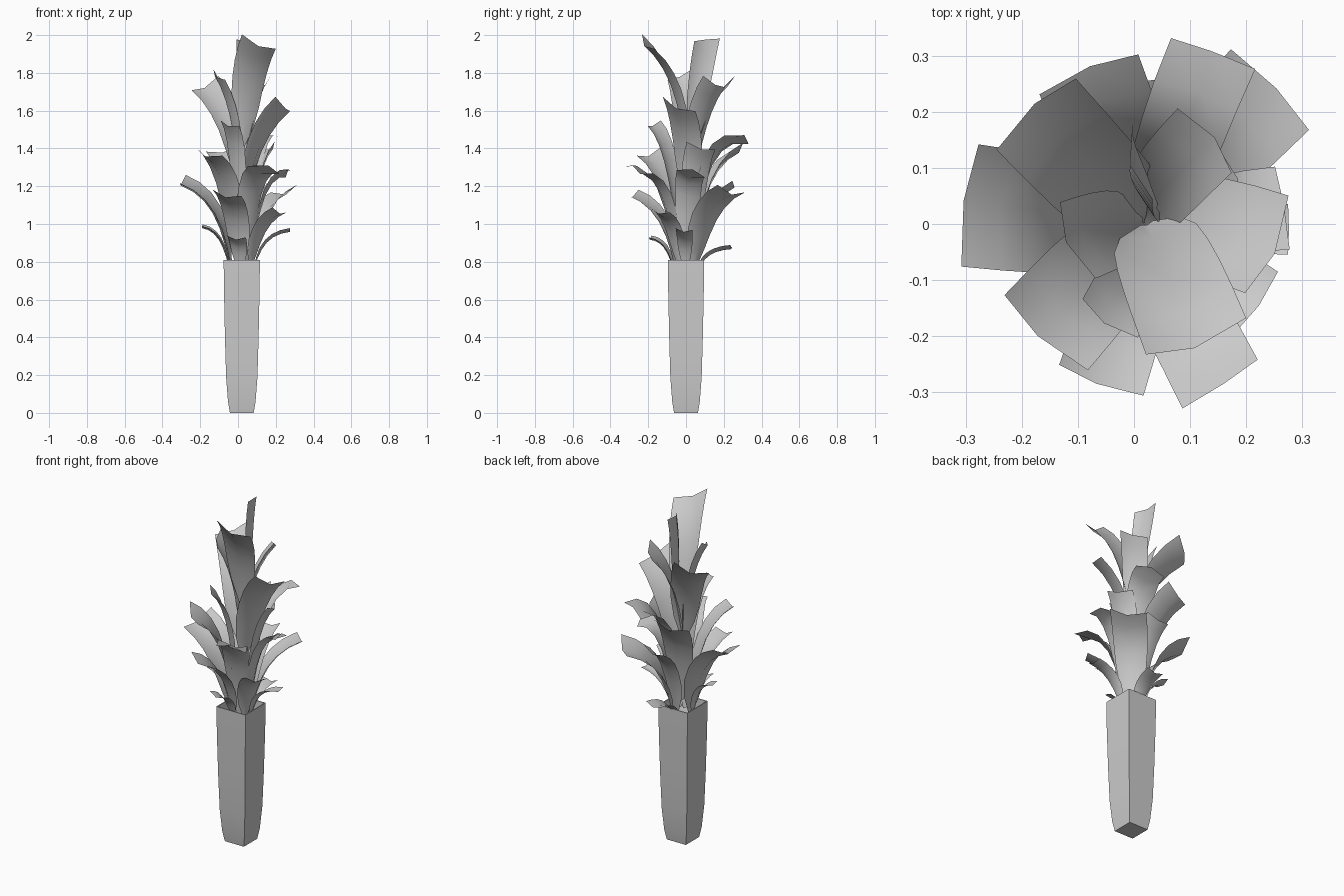
import bpy, bmesh, math
from mathutils import Vector

if "Cube" in bpy.data.objects:
    bpy.data.objects.remove(bpy.data.objects["Cube"])

CX = 0.02  # axis of pot and plant


def make_object(name, bm, angle):
    me = bpy.data.meshes.new(name)
    bm.to_mesh(me)
    bm.free()
    ob = bpy.data.objects.new(name, me)
    bpy.context.collection.objects.link(ob)
    bpy.ops.object.select_all(action='DESELECT')
    ob.select_set(True)
    bpy.context.view_layer.objects.active = ob
    bpy.ops.object.shade_smooth_by_angle(angle=math.radians(angle))
    return ob


def square_loft(name, profile):
    """Closed square tube through (half width, height) pairs."""
    bm = bmesh.new()
    rings = [[bm.verts.new((CX + sx * h, sy * h, z))
              for sx, sy in ((-1, -1), (1, -1), (1, 1), (-1, 1))]
             for h, z in profile]
    for a, b in zip(rings, rings[1:]):
        for i in range(4):
            j = (i + 1) % 4
            bm.faces.new((a[i], a[j], b[j], b[i]))
    bm.faces.new(rings[0][::-1])
    bm.faces.new(rings[-1])
    return make_object(name, bm, 40)


# tapered square planter with thin rim and sunken soil
square_loft("planter", [(0.063, 0), (0.073, 0.06), (0.083, 0.19), (0.089, 0.4),
                        (0.094, 0.64), (0.096, 0.81), (0.091, 0.81), (0.089, 0.74)])


def leaf(name, x, y, z, width, az, tilt, root, lift, length=0.55):
    """Cupped strip that rises beside the axis and bends outward to a broad tip."""
    a = math.radians(az)
    out = Vector((math.cos(a), math.sin(a), 0))
    flat = Vector((-out.y, out.x, 0))
    side = (flat - Vector((0, 0, tilt))) * (width / 2)
    tip = Vector((x, y, z))
    z0 = max(0.76, z - length)
    drift = flat * (tip - Vector((CX, 0, 0))).dot(flat)
    p0 = Vector((CX, 0, z0)) + out * root + drift * 0.2
    p1 = Vector((CX, 0, z0 + (z - z0) * lift)) + out * (root + 0.025) + drift * 0.7
    bm = bmesh.new()
    rows = []
    spread = (0.12, 0.6, 0.82, 0.9, 0.95, 0.98, 1.0)
    for i, w in enumerate(spread):
        t = i / (len(spread) - 1)
        c = p0 * (1 - t) ** 2 + p1 * 2 * t * (1 - t) + tip * t * t
        along = ((p1 - p0) * (1 - t) + (tip - p1) * t).normalized()
        cup = side.cross(along).normalized() * (0.13 * width * w)
        if along.cross(side).dot(out) > 0:
            cup = -cup
        rows.append([bm.verts.new(c + side * w * s + (cup if s == 0 else -cup * 0.3))
                     for s in (-1, 0, 1)])
    for r, q in zip(rows, rows[1:]):
        for k in (0, 1):
            bm.faces.new((r[k], r[k + 1], q[k + 1], q[k]))
    make_object(name, bm, 60)


# tier: tip tilt, root radius, bend height; leaves: tip x, y, z, width, azimuth
tiers = {
    "top_leaf": (0.4, 0.0, 0.72,
                 [(0.11, -0.205, 1.96, 0.19, -70), (-0.175, 0.20, 1.74, 0.19, 132),
                  (-0.105, -0.03, 1.79, 0.15, 205), (0.13, 0.15, 1.75, 0.15, 40),
                  (0.24, -0.04, 1.63, 0.19, -24)]),
    "upright_leaf": (0.1, -0.03, 0.7, [(0.01, 0.11, 1.975, 0.14, 195)]),
    "middle_leaf": (0.25, 0.04, 0.82,
                    [(-0.045, -0.17, 1.53, 0.12, -125), (-0.08, 0.27, 1.40, 0.19, 112),
                     (-0.16, -0.195, 1.38, 0.20, -132), (0.17, 0.08, 1.41, 0.16, 20)]),
    "drooping_leaf": (0.25, 0.045, 1.05,
                      [(0.14, 0.305, 1.45, 0.16, 70), (0.155, -0.285, 1.29, 0.16, -57),
                       (0.265, 0.03, 1.27, 0.15, 10)]),
    "lower_leaf": (0.2, 0.055, 0.82,
                   [(-0.295, 0.035, 1.23, 0.22, 172), (0.245, 0.24, 1.18, 0.20, 44),
                    (0.22, -0.14, 1.07, 0.13, -35), (-0.06, -0.28, 1.16, 0.16, -110),
                    (0.04, 0.25, 1.21, 0.14, 88)]),
    "base_leaf": (0.1, 0.065, 0.92,
                  [(0.275, -0.01, 0.97, 0.09, 0), (-0.19, 0.02, 0.99, 0.09, 178),
                   (-0.01, -0.19, 0.93, 0.10, -98), (0.05, 0.24, 0.88, 0.10, 85)]),
}
for name, (tilt, root, lift, leaves) in tiers.items():
    for i, spec in enumerate(leaves):
        leaf(f"{name}_{i + 1}", *spec, tilt, root, lift)
